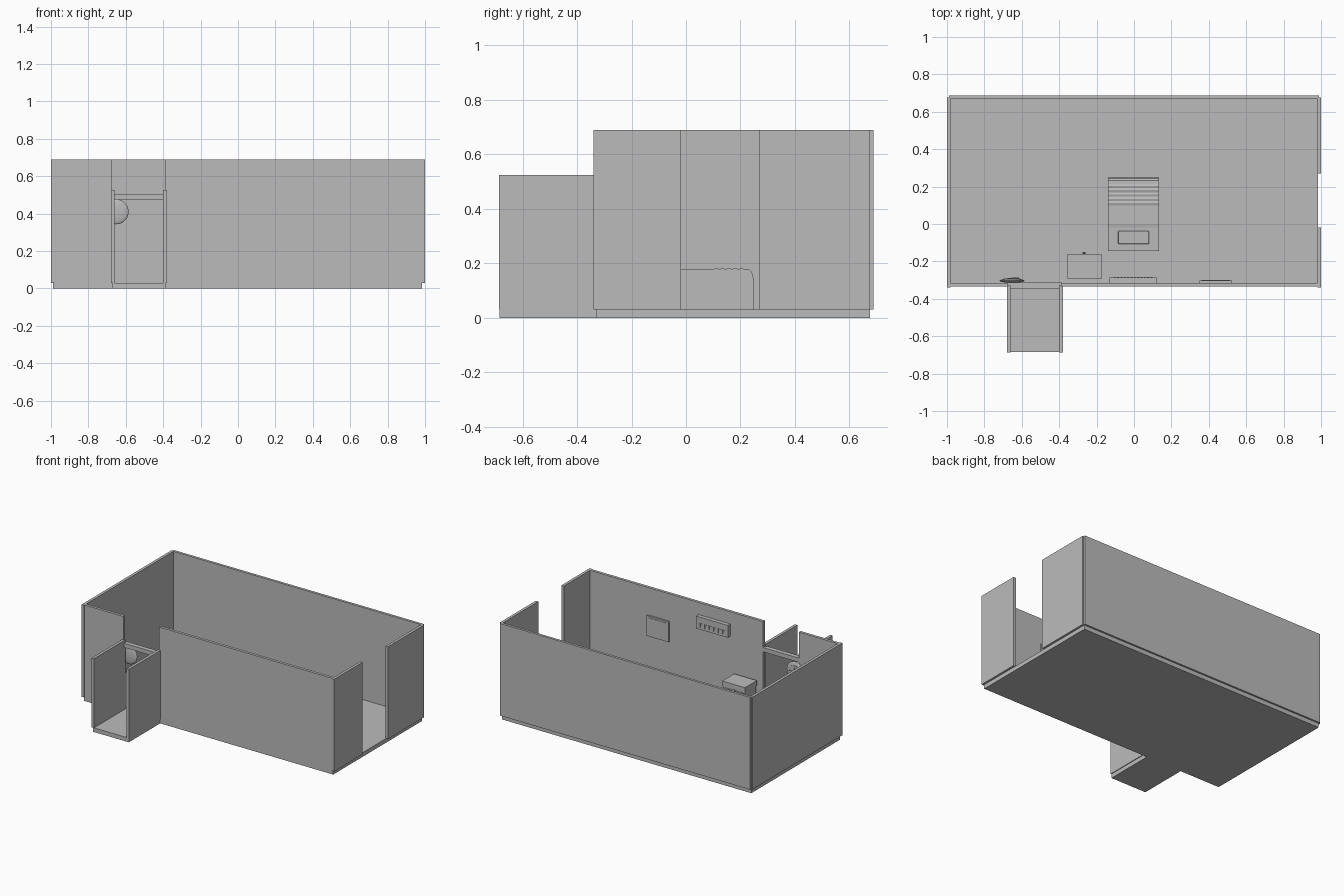
import bpy, bmesh, math

if "Cube" in bpy.data.objects:
    bpy.data.objects.remove(bpy.data.objects["Cube"])

grey = bpy.data.materials.new("plain_grey")
grey.diffuse_color = (0.5, 0.5, 0.5, 1)
grey.use_nodes = True
grey.node_tree.nodes["Principled BSDF"].inputs["Base Color"].default_value = grey.diffuse_color


def finish(name, bm, smooth=False):
    bmesh.ops.recalc_face_normals(bm, faces=bm.faces)
    me = bpy.data.meshes.new(name)
    bm.to_mesh(me)
    bm.free()
    me.materials.append(grey)
    ob = bpy.data.objects.new(name, me)
    bpy.context.collection.objects.link(ob)
    for p in me.polygons:
        p.use_smooth = smooth
    return ob


def box(name, x, y, z, bevel=0.0):
    """Box given by its (min, max) range on each axis."""
    bm = bmesh.new()
    bmesh.ops.create_cube(bm, size=1)
    for v in bm.verts:
        v.co = [r[0] if c < 0 else r[1] for c, r in zip(v.co, (x, y, z))]
    if bevel:
        bmesh.ops.bevel(bm, geom=bm.edges[:], offset=bevel, segments=3,
                        profile=0.5, affect='EDGES')
    return finish(name, bm)


def extrude_x(name, profile, x0, x1):
    """Extrude a (y, z) outline along x."""
    bm = bmesh.new()
    f = bm.faces.new([bm.verts.new((x0, y, z)) for y, z in profile])
    r = bmesh.ops.extrude_face_region(bm, geom=[f])
    for v in r["geom"]:
        if isinstance(v, bmesh.types.BMVert):
            v.co.x = x1
    return finish(name, bm)


def round_part(name, loc, profile, n=32):
    """Lathe a (radius, y offset) profile around the y axis."""
    bm = bmesh.new()
    rings = []
    for r, dy in profile:
        rings.append([bm.verts.new((loc[0] + r * math.cos(2 * math.pi * i / n), loc[1] + dy,
                                    loc[2] + r * math.sin(2 * math.pi * i / n)))
                      for i in range(n)])
    for a, b in zip(rings, rings[1:]):
        for i in range(n):
            j = (i + 1) % n
            bm.faces.new((a[i], a[j], b[j], b[i]))
    bmesh.ops.remove_doubles(bm, verts=bm.verts, dist=1e-5)
    ob = finish(name, bm, True)
    bpy.context.view_layer.objects.active = ob
    ob.select_set(True)
    bpy.ops.object.shade_smooth_by_angle(angle=math.radians(35))
    ob.select_set(False)
    return ob


# floors
box("room_floor", (-0.99, 0.985), (-0.33, 0.675), (0, 0.03))
box("corridor_floor", (-0.67, -0.385), (-0.685, -0.33), (0, 0.03))

# room walls, with gaps for the entrance and the side door
H = (0.03, 0.69)
box("back_wall", (-0.99, 0.99), (0.67, 0.688), H)
box("left_wall", (-1.0, -0.98), (-0.34, 0.675), H)
box("right_wall_front", (0.98, 1.0), (-0.34, -0.018), H)
box("right_wall_back", (0.98, 1.0), (0.27, 0.675), H)
box("front_wall_left", (-0.985, -0.673), (-0.335, -0.315), H)
box("front_wall_right", (-0.39, 0.985), (-0.335, -0.315), H)

# entrance corridor
for name, x in (("left", -0.67), ("right", -0.39)):
    box("corridor_wall_" + name, (x - 0.01, x + 0.01), (-0.687, -0.33), (0.03, 0.525))
box("entrance_lintel", (-0.675, -0.388), (-0.345, -0.312), (0.475, 0.505))

# bed: one side outline with a rumpled foot end
top = [(0.10 + 0.0115 * i, 0.18 + (0.0025 if i % 2 else -0.001)) for i in range(11)]
bed = [(-0.145, 0.03), (-0.145, 0.175), (-0.02, 0.177), (0.0, 0.18)] + top
bed += [(0.232, 0.178), (0.242, 0.168), (0.246, 0.15), (0.249, 0.14), (0.249, 0.03)]
extrude_x("bed", bed, -0.14, 0.133)
box("pillow", (-0.085, 0.08), (-0.107, -0.037), (0.17, 0.2), 0.006)

# nightstand
box("nightstand_top", (-0.355, -0.175), (-0.295, -0.16), (0.23, 0.266))
box("nightstand_body", (-0.35, -0.18), (-0.29, -0.165), (0.03, 0.235))
box("nightstand_drawer", (-0.34, -0.19), (-0.17, -0.161), (0.135, 0.222))
round_part("nightstand_knob", (-0.267, -0.162, 0.225),
           [(0, 0), (0.005, 0), (0.005, 0.004), (0.01, 0.006), (0.01, 0.01), (0, 0.012)], 16)

# air conditioner with vent slats
box("air_conditioner", (-0.13, 0.12), (-0.316, -0.287), (0.515, 0.603))
for i in range(12):
    x = -0.108 + i * 0.0178
    box("vent_slat_%d" % (i + 1), (x, x + 0.01), (-0.288, -0.284), (0.53, 0.56))

# picture on the wall
box("picture_frame", (0.35, 0.525), (-0.316, -0.303), (0.348, 0.494))
box("picture_panel", (0.362, 0.513), (-0.304, -0.3), (0.36, 0.482))

# wall clock: lens-shaped case, raised face, hands
c = (-0.652, -0.303, 0.41)
lens = [(0.067 * math.sin(math.pi * k / 12), -0.011 * math.cos(math.pi * k / 12))
        for k in range(13)]
round_part("clock_case", c, lens)
round_part("clock_face", c, [(0, 0.006), (0.042, 0.006), (0.042, 0.0125), (0, 0.0135)])
box("clock_hour_hand", (-0.654, -0.65), (-0.291, -0.287), (0.408, 0.438))
box("clock_minute_hand", (-0.654, -0.615), (-0.291, -0.286), (0.408, 0.412))
